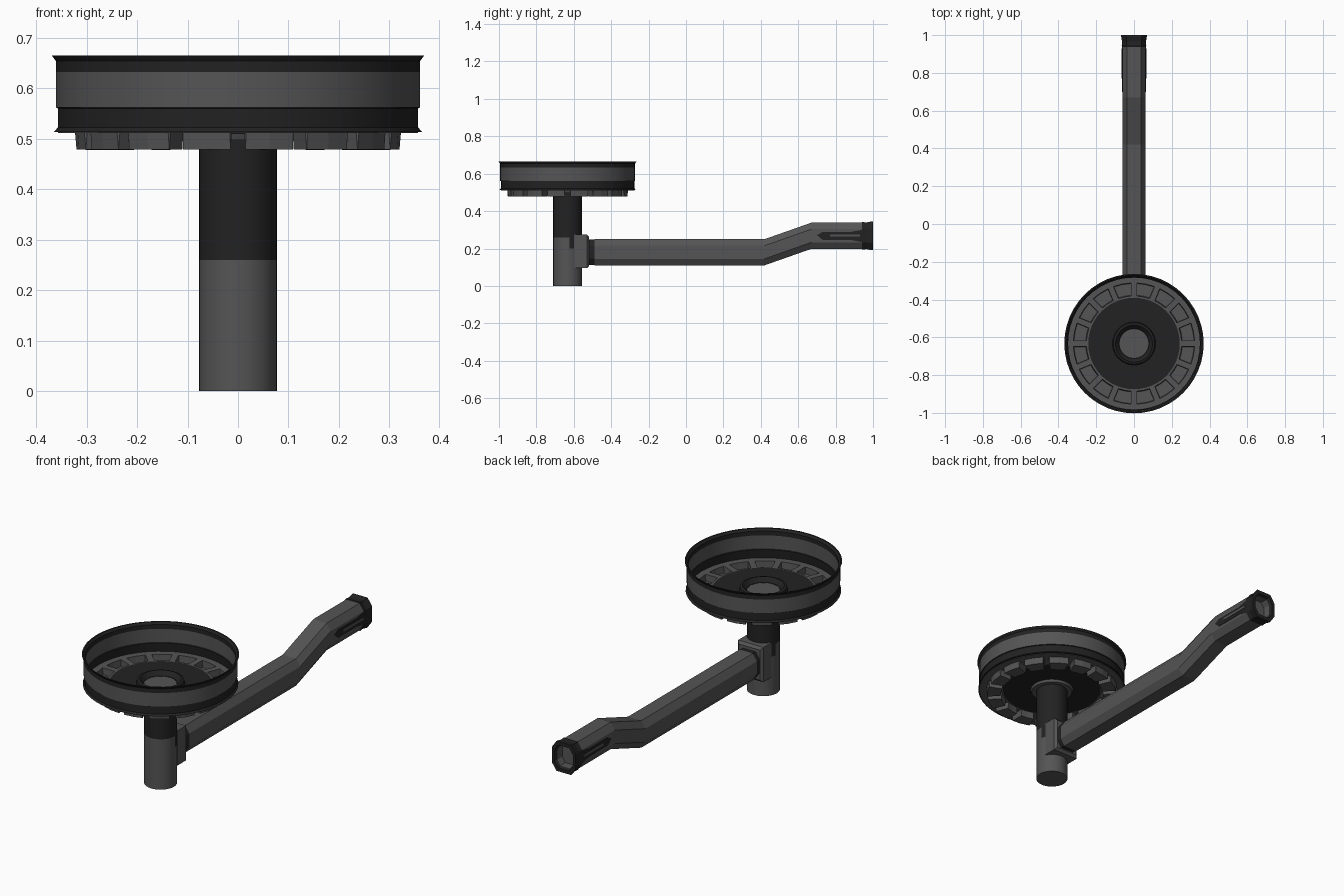
import bpy, bmesh, math
from mathutils import Vector

if "Cube" in bpy.data.objects:
    bpy.data.objects.remove(bpy.data.objects["Cube"])

CY = -0.633            # y of the post and wheel axis


def material(name, v):
    m = bpy.data.materials.new(name)
    m.diffuse_color = (v, v, v, 1)
    m.use_nodes = True
    m.node_tree.nodes["Principled BSDF"].inputs["Base Color"].default_value = m.diffuse_color
    return m


MATS = [material("steel_grey", 0.09), material("near_black", 0.016)]
GREY, DARK = 0, 1


def finish(name, bm, smooth=True, recalc=True):
    if recalc:
        bmesh.ops.recalc_face_normals(bm, faces=bm.faces)
    me = bpy.data.meshes.new(name)
    bm.to_mesh(me)
    bm.free()
    ob = bpy.data.objects.new(name, me)
    bpy.context.collection.objects.link(ob)
    for m in MATS:
        me.materials.append(m)
    if smooth:
        bpy.ops.object.select_all(action='DESELECT')
        bpy.context.view_layer.objects.active = ob
        ob.select_set(True)
        bpy.ops.object.shade_smooth_by_angle(angle=math.radians(30))
    return ob


def skin(bm, rings, colours, closed=False):
    """Bridge consecutive vertex loops, one colour for each span."""
    n = len(rings[0])
    pairs = list(zip(rings, rings[1:] + rings[:1])) if closed else list(zip(rings, rings[1:]))
    for (a, b), c in zip(pairs, colours):
        for i in range(n):
            j = (i + 1) % n
            bm.faces.new((a[i], a[j], b[j], b[i])).material_index = c


def lathe(name, profile, colours, closed=True, caps=False, n=48):
    bm = bmesh.new()
    rings = [[bm.verts.new((r * math.cos(t), CY + r * math.sin(t), z))
              for t in (2 * math.pi * i / n for i in range(n))] for r, z in profile]
    skin(bm, rings, colours, closed)
    if caps:
        bm.faces.new(rings[0])
        bm.faces.new(rings[-1])
    return finish(name, bm)


def octagon(bm, y, zc, s=1.0):
    pts = [(.062, -.035), (.062, .035), (.038, .07), (-.038, .07),
           (-.062, .035), (-.062, -.035), (-.038, -.07), (.038, -.07)]
    return [bm.verts.new((x * s, y, zc + z * s)) for x, z in pts]


def tube(name, stations, colours):
    bm = bmesh.new()
    rings = [octagon(bm, *s) for s in stations]
    skin(bm, rings, colours)
    bm.faces.new(rings[0])
    bm.faces.new(rings[-1])
    return finish(name, bm, smooth=False)


# Post: grey below, dark above, with dark patches beside the bracket
post = lathe("post", [(.077, 0), (.077, .20), (.077, .26), (.077, .515)],
             [GREY, GREY, DARK], closed=False, caps=True)
for p in post.data.polygons:
    if .2 < p.center.z < .26 and .1 < p.normal.y < .5:
        p.material_index = DARK

# Wheel rim: dark lips and a grey middle band, inside and outside
outer = [(.355, .513), (.365, .513), (.357, .522), (.357, .56), (.361, .562),
         (.361, .632), (.361, .654), (.369, .665)]
inner = [(.362, .665), (.353, .654), (.353, .632), (.353, .562), (.349, .56)]
lathe("wheel_rim", outer + inner,
      [DARK, DARK, DARK, DARK, GREY, DARK, DARK,
       DARK, DARK, DARK, GREY, DARK, DARK])

# Pressed ring: sixteen pockets sunk between parallel-sided spokes
bm = bmesh.new()
radii = [.24, .252, .256, .318, .321, .357]
sunk = [False, False, True, True, False, False]
TOP, LOW = .515, .481
N = 16
rows = []
for r, low in zip(radii, sunk):
    row = []
    for k in range(N):
        mid = 2 * math.pi * k / N + math.pi / 2
        half = math.asin(.015 / r)
        slope = math.asin(.017 / r)
        end = 2 * math.pi / N
        for a, down in ((-half, False), (half, False), (slope, low),
                        (end * .5, low), (end - slope, low)):
            t = mid + a
            row.append(bm.verts.new((r * math.cos(t), CY + r * math.sin(t),
                                     LOW if down else TOP)))
    rows.append(row)
skin(bm, rows, [GREY] * 5)
ring = finish("pocket_ring", bm, smooth=False)
if ring.data.polygons[0].normal.z < 0:
    ring.data.flip_normals()
mod = ring.modifiers.new("thickness", 'SOLIDIFY')
mod.thickness = .004
mod.offset = -1

# Dark centre disc and hub collar
lathe("centre_disc", [(.076, .509), (.242, .509), (.242, .516), (.076, .516)], [DARK] * 4)
lathe("hub_ring", [(.076, .512), (.115, .512), (.110, .534), (.098, .538), (.082, .518)],
      [DARK] * 5)
lathe("hub_collar", [(.076, .497), (.100, .497), (.106, .511), (.076, .511)], [GREY] * 4)

# Bracket block joining the arm to the post
bm = bmesh.new()
bmesh.ops.create_cube(bm, size=1)
for v in bm.verts:
    v.co = Vector((v.co.x * .145, -.5575 + v.co.y * .08, .185 + v.co.z * .18))
edges = [e for e in bm.edges if all(v.co.y > -.53 for v in e.verts)]
bmesh.ops.bevel(bm, geom=edges, offset=.012, segments=1, affect='EDGES')
finish("bracket", bm, smooth=False)

# Neck, cranked arm and hollow flared end
tube("arm_neck", [(-.53, .18, .96), (-.485, .18, .96)], [DARK])
tube("arm", [(-.49, .18), (.42, .18), (.67, .268), (.945, .268)], [GREY] * 3)
tube("arm_socket", [(.94, .268, .99), (.942, .268, 1.05), (.965, .268, 1.02), (.99, .268, 1.09),
                    (1.0, .268, 1.10), (1.0, .268, .84), (.985, .268, .76), (.946, .268, .74)],
     [DARK, DARK, DARK, DARK, DARK, DARK, GREY])

# Dark side marks near the socket, each with a slim grey strip
marks = [("side_mark", DARK, .064, [(.70, .272), (.73, .288), (.88, .288), (.942, .300),
                                    (.942, .234), (.88, .246), (.73, .246)]),
         ("mark_strip", GREY, .066, [(.77, .275), (.93, .275), (.93, .263), (.77, .263)])]
for side, label in ((1, "right"), (-1, "left")):
    for name, colour, x, pts in marks:
        bm = bmesh.new()
        f = bm.faces.new([bm.verts.new((side * .060, y, z)) for y, z in pts])
        ext = bmesh.ops.extrude_face_region(bm, geom=[f])
        for v in ext["geom"]:
            if isinstance(v, bmesh.types.BMVert):
                v.co.x = side * x
        for g in bm.faces:
            g.material_index = colour
        finish(f"{name}_{label}", bm, smooth=False)
